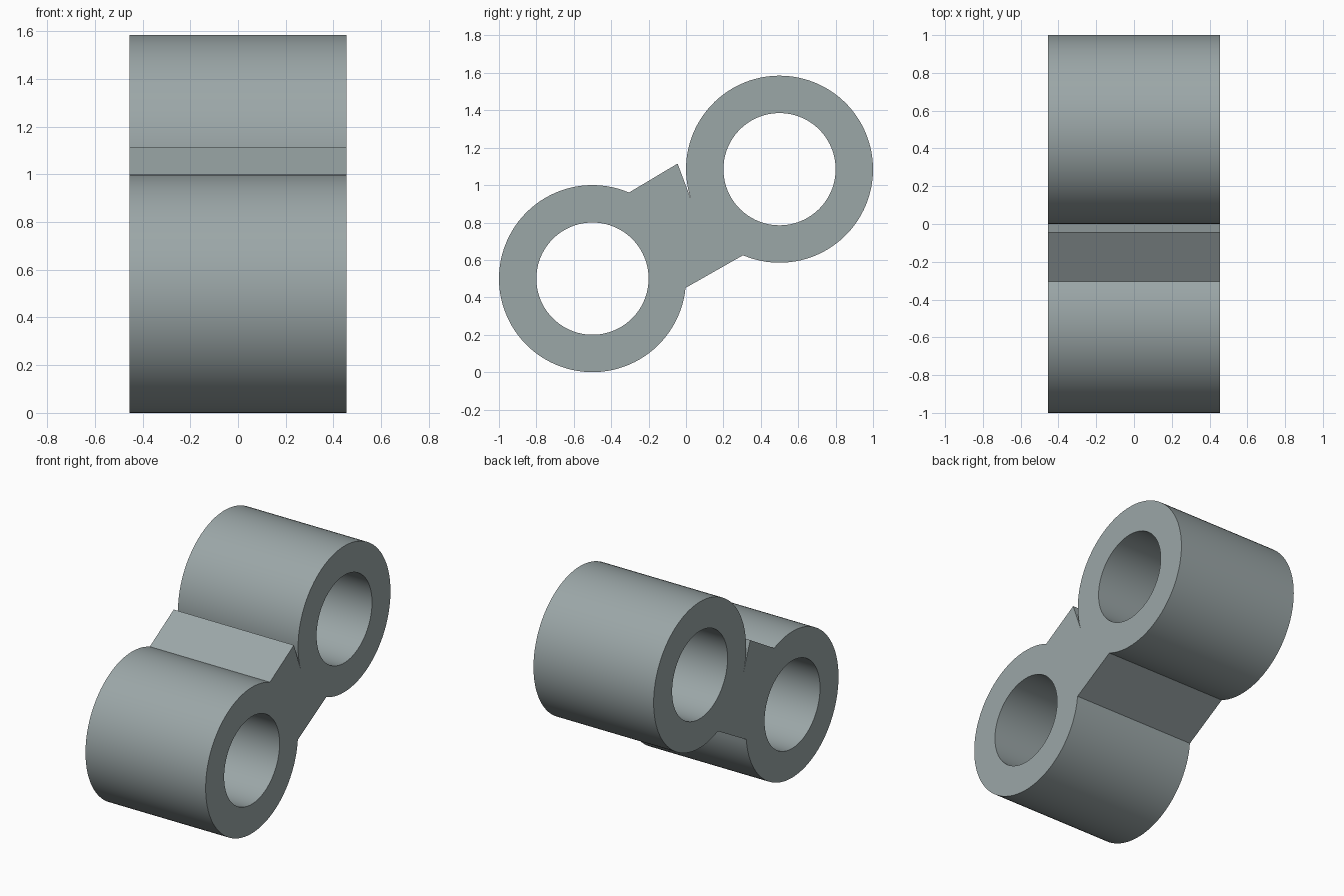
import bpy, bmesh, math
from mathutils import Matrix

if "Cube" in bpy.data.objects:
    bpy.data.objects.remove(bpy.data.objects["Cube"])

HALF_WIDTH = 0.455
LOW, HIGH = (-0.5, 0.5), (0.5, 1.085)   # tube centres in (y, z)
OUTER, BORE = 0.5, 0.3


def arc(centre, radius, start, end, steps):
    """Points on an arc, angles in degrees."""
    points = []
    for i in range(steps + 1):
        a = math.radians(start + (end - start) * i / steps)
        points.append((centre[0] + radius * math.cos(a), centre[1] + radius * math.sin(a)))
    return points


def add_loop(curve, points):
    spline = curve.splines.new('POLY')
    spline.points.add(len(points) - 1)
    for p, (u, v) in zip(spline.points, points):
        p.co = (u, v, 0, 1)
    spline.use_cyclic_u = True


# Profile: lower tube, web underside, upper tube, notch tip of the web
outline = arc(LOW, OUTER, 67, 354.3, 80)
outline += arc(HIGH, OUTER, -113, 199.2, 86)
outline.append((-0.045, 1.115))

curve = bpy.data.curves.new("profile", 'CURVE')
curve.dimensions = '2D'
curve.fill_mode = 'BOTH'
curve.extrude = HALF_WIDTH
add_loop(curve, outline)
for centre in (LOW, HIGH):               # round bores
    add_loop(curve, arc(centre, BORE, 0, 360, 96)[:-1])

profile = bpy.data.objects.new("profile", curve)
bpy.context.collection.objects.link(profile)
bpy.context.view_layer.update()
depsgraph = bpy.context.evaluated_depsgraph_get()
mesh = bpy.data.meshes.new_from_object(profile.evaluated_get(depsgraph))
bpy.data.objects.remove(profile)

# Stand the profile up across the x axis and weld it
mesh.transform(Matrix(((0, 0, 1, 0), (1, 0, 0, 0), (0, 1, 0, 0), (0, 0, 0, 1))))
bm = bmesh.new()
bm.from_mesh(mesh)
bmesh.ops.remove_doubles(bm, verts=bm.verts, dist=0.0005)
bmesh.ops.recalc_face_normals(bm, faces=bm.faces)
bm.to_mesh(mesh)
bm.free()

# Single grey material
grey = bpy.data.materials.new("blue_grey")
grey.diffuse_color = (0.33, 0.385, 0.39, 1)
grey.use_nodes = True
grey.node_tree.nodes["Principled BSDF"].inputs["Base Color"].default_value = grey.diffuse_color
mesh.materials.clear()
mesh.materials.append(grey)

link = bpy.data.objects.new("double_tube_link", mesh)
bpy.context.collection.objects.link(link)
bpy.context.view_layer.objects.active = link
link.select_set(True)
bpy.ops.object.shade_smooth_by_angle(angle=math.radians(30))
